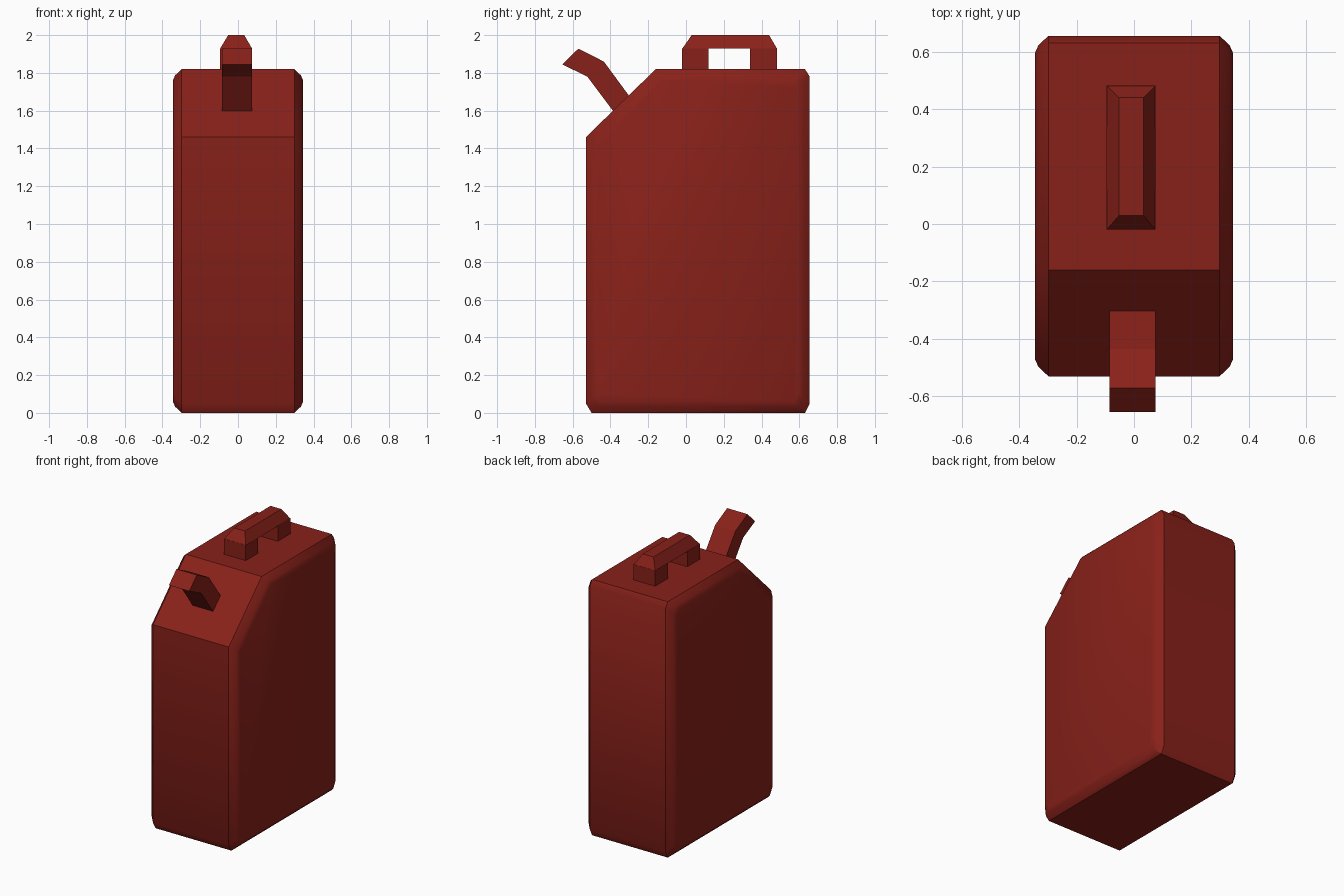
import bpy, bmesh, math

if "Cube" in bpy.data.objects:
    bpy.data.objects.remove(bpy.data.objects["Cube"])

red = bpy.data.materials.new("red_plastic")
red.diffuse_color = (0.25, 0.015, 0.01, 1)
red.use_nodes = True
red.node_tree.nodes["Principled BSDF"].inputs["Base Color"].default_value = red.diffuse_color


def loft(name, rings, smooth=None):
    """Skin a stack of matching point rings and cap both ends."""
    bm = bmesh.new()
    loops = [[bm.verts.new(p) for p in ring] for ring in rings]
    n = len(loops[0])
    for a, b in zip(loops, loops[1:]):
        for i in range(n):
            j = (i + 1) % n
            bm.faces.new((a[i], a[j], b[j], b[i]))
    bm.faces.new(loops[0])
    bm.faces.new(loops[-1])
    bmesh.ops.recalc_face_normals(bm, faces=bm.faces)
    mesh = bpy.data.meshes.new(name)
    bm.to_mesh(mesh)
    bm.free()
    obj = bpy.data.objects.new(name, mesh)
    bpy.context.collection.objects.link(obj)
    mesh.materials.append(red)
    if smooth:
        bpy.ops.object.select_all(action='DESELECT')
        obj.select_set(True)
        bpy.context.view_layer.objects.active = obj
        bpy.ops.object.shade_smooth_by_angle(angle=math.radians(smooth))
    return obj


def body_ring(x, d):
    """Side outline of the can, shrunk inward by d."""
    f, b, lo, hi = -0.53 + d, 0.655 - d, d, 1.82 - d
    pts = [(f + 0.03, lo), (b - 0.025, lo), (b, lo + 0.05), (b, hi - 0.04),
           (b - 0.025, hi), (-0.16 + 0.7 * d, hi), (f, 1.46 - 0.8 * d), (f, lo + 0.05)]
    return [(x, y, z) for y, z in pts]


# Can body: rounded towards both broad sides
half = [(0.298, 0.0), (0.333, 0.033), (0.345, 0.06)]
loft("can_body", [body_ring(-x, d) for x, d in reversed(half)]
     + [body_ring(x, d) for x, d in half], 42)

# Spout: bent rectangular tube on the slanted shoulder
spout = [(-0.38, 1.59), (-0.295, 1.67), (-0.435, 1.86),
         (-0.57, 1.928), (-0.655, 1.845), (-0.522, 1.78)]
loft("spout", [[(x, y, z) for y, z in spout] for x in (-0.085, 0.075)])


def rect(x0, x1, y0, y1, z):
    return [(x0, y0, z), (x1, y0, z), (x1, y1, z), (x0, y1, z)]


# Handle: two posts and a chamfered grip
for name, y0, y1 in (("handle_front_post", -0.02, 0.12), ("handle_back_post", 0.34, 0.482)):
    loft(name, [rect(-0.095, 0.075, y0, y1, z) for z in (1.81, 1.93)])
loft("handle_grip", [rect(-0.095, 0.075, -0.02, 0.482, 1.928),
                     rect(-0.052, 0.033, 0.03, 0.44, 2.0)])
